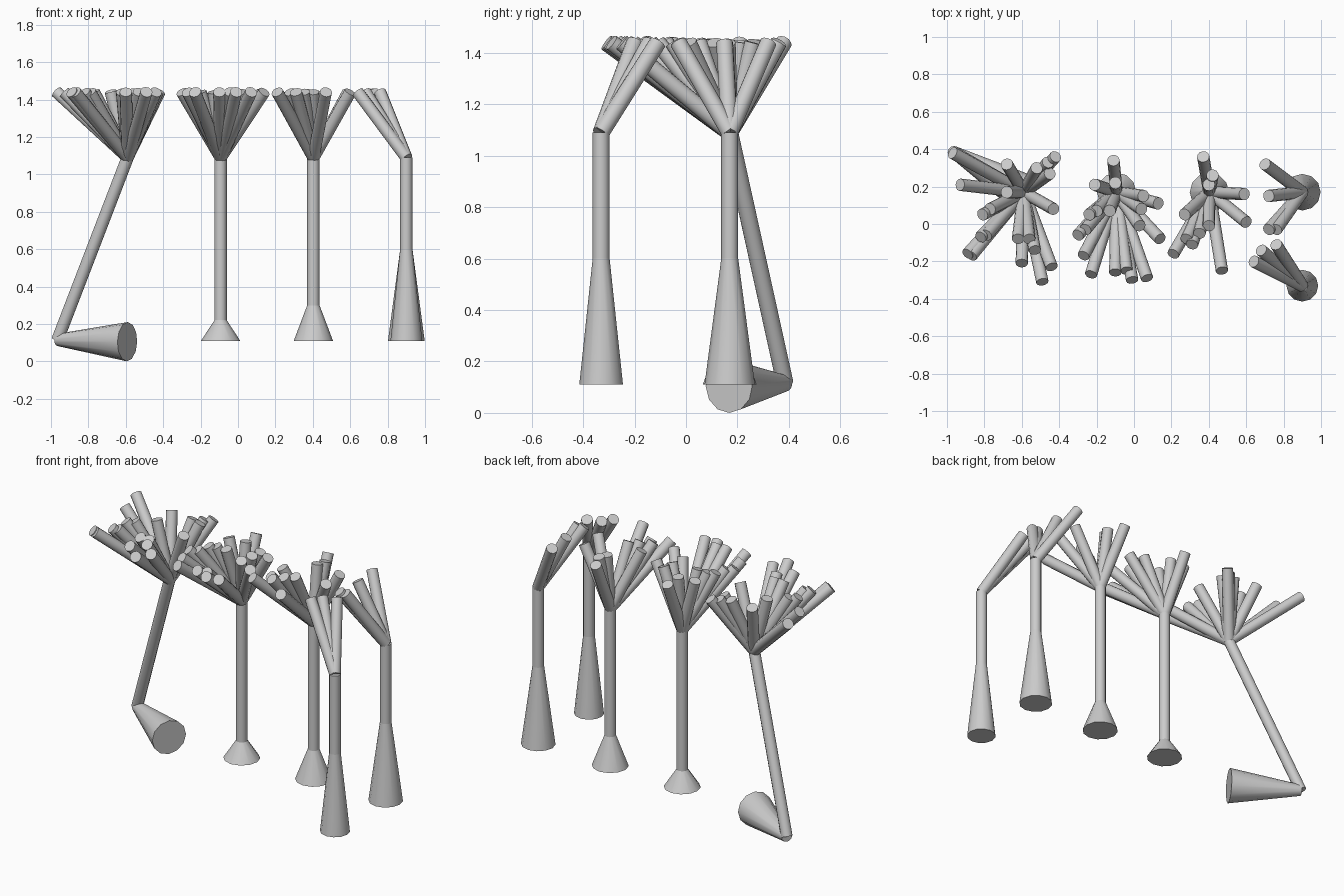
import bpy
import bmesh
import math
from mathutils import Vector, Matrix

SIDES = 12
RADIUS = 0.033
HEAD_Z = 1.09
TIP_Z = 1.44
FOOT_Z = 0.11

cube = bpy.data.objects.get("Cube")
if cube:
    bpy.data.objects.remove(cube, do_unlink=True)

grey = bpy.data.materials.new("plain grey")
grey.use_nodes = True
colour = (0.6, 0.6, 0.6, 1)
grey.diffuse_color = colour
grey.node_tree.nodes["Principled BSDF"].inputs["Base Color"].default_value = colour


def add_tube(bm, start, end, r_start=RADIUS, r_end=RADIUS):
    """Closed tapered cylinder between two points."""
    start, end = Vector(start), Vector(end)
    axis = end - start
    turn = axis.to_track_quat("Z", "Y").to_matrix().to_4x4()
    bmesh.ops.create_cone(
        bm, cap_ends=True, segments=SIDES, radius1=r_start, radius2=r_end,
        depth=axis.length, matrix=Matrix.Translation((start + end) / 2) @ turn)


def build(name, tubes):
    """Make one smooth-sided object from a list of tubes."""
    bm = bmesh.new()
    for tube in tubes:
        add_tube(bm, *tube)
    mesh = bpy.data.meshes.new(name)
    bm.to_mesh(mesh)
    bm.free()
    mesh.materials.append(grey)
    obj = bpy.data.objects.new(name, mesh)
    bpy.context.collection.objects.link(obj)
    bpy.ops.object.select_all(action="DESELECT")
    obj.select_set(True)
    bpy.context.view_layer.objects.active = obj
    bpy.ops.object.shade_smooth_by_angle(angle=math.radians(35))


def build_branches(name, head, tips):
    """Fan of straight branches; tips are x, y in hundredths."""
    build(name, [(head, (x / 100, y / 100, TIP_Z)) for x, y in tips])


def build_upright(name, x, y, foot_top, foot_radius, tips):
    """Vertical column with a flared foot and a fan of branches."""
    joint, head = (x, y, foot_top), (x, y, HEAD_Z)
    build(name + "_foot", [((x, y, FOOT_Z), joint, foot_radius, RADIUS)])
    build(name + "_trunk", [(joint, head)])
    build_branches(name + "_branches", head, tips)


# Leaning column with its foot lying on its side
head, elbow = (-0.59, 0.17, HEAD_Z), (-0.965, 0.385, 0.115)
build("leaning_trunk", [(elbow, head)])
build("leaning_foot", [(elbow, (-0.592, 0.167, 0.105), RADIUS, 0.105)])
build_branches("leaning_branches", head, [
    (-97, 38), (-68, 32), (-42, 36), (-46, 33), (-52, 30), (-45, 27),
    (-93, 21), (-68, 17), (-43, 8), (-81, 5), (-77, 8), (-82, -7),
    (-79, -6), (-62, -8), (-56, -8), (-53, -14), (-60, -21), (-44, -23),
    (-49, -31), (-89, -16), (-87, -17)])

# Two columns with short feet
build_upright("middle", -0.093, 0.17, 0.22, 0.105, [
    (-11, 34), (-10, 22), (-21, 21), (5, 15), (13, 11), (4, 8), (-13, 7),
    (-20, 7), (-24, 5), (-26, -3), (-30, -6), (3, -1), (14, -8), (-27, -17),
    (-23, -27), (-10, -26), (-4, -25), (-1, -30), (7, -29)])
build_upright("inner", 0.403, 0.17, 0.3, 0.105, [
    (37, 36), (42, 26), (40, 21), (59, 16), (60, 1), (47, -25),
    (21, -16), (27, 5), (31, -11), (28, -8), (35, -5), (40, -1)])

# Two columns with tall feet
build_upright("outer_back", 0.9, 0.17, 0.6, 0.098,
              [(70, 32), (72, 15), (76, -3), (72, -3)])
build_upright("outer_front", 0.9, -0.33, 0.6, 0.085,
              [(76, -11), (68, -14), (64, -20)])
